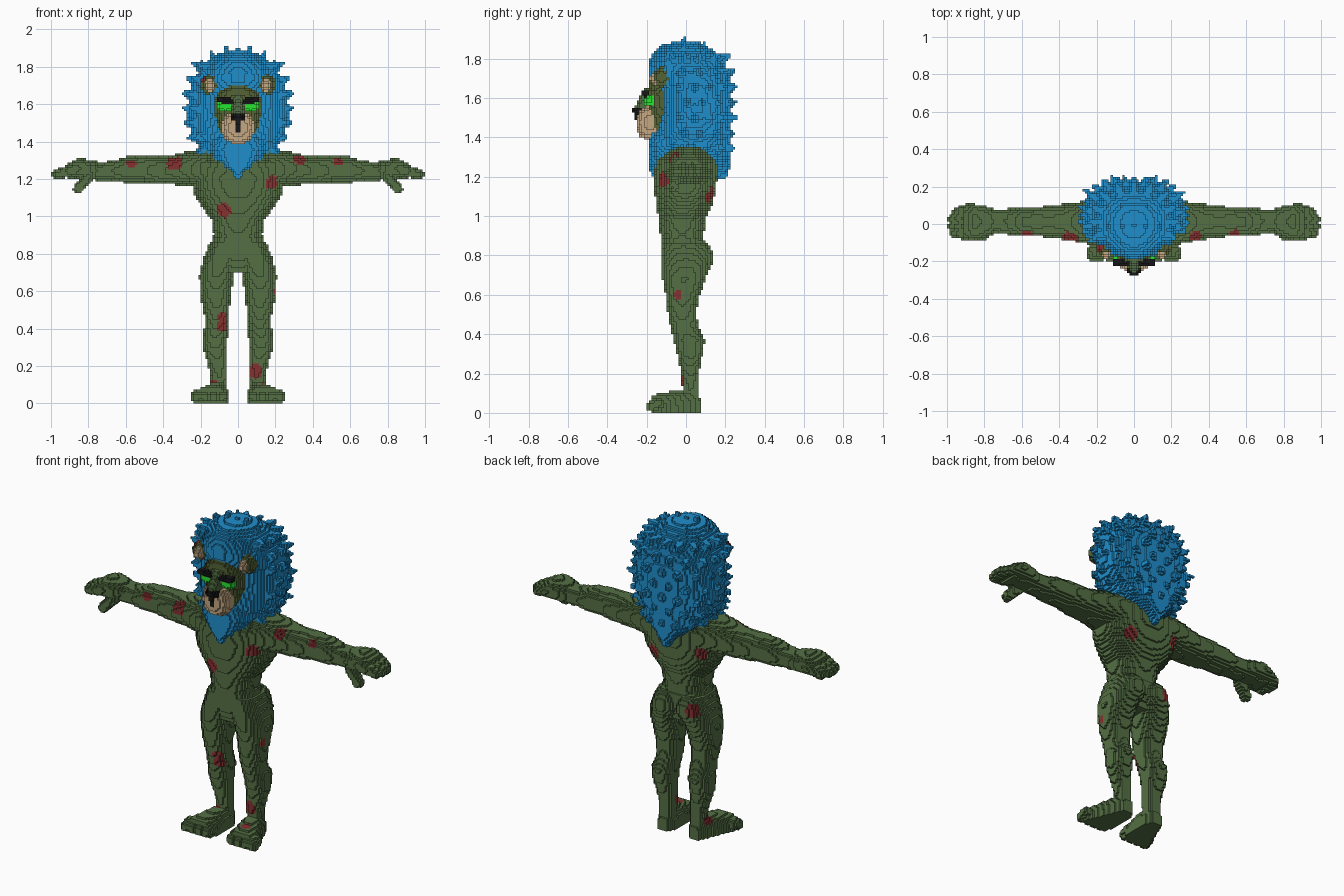
import bpy, math
from mathutils import Vector

if "Cube" in bpy.data.objects:
    bpy.data.objects.remove(bpy.data.objects["Cube"])

V = 0.0125                       # edge length of one block
COLOURS = {
    "moss green": (0.089, 0.162, 0.058), "olive": (0.088, 0.125, 0.035),
    "mane blue": (0.014, 0.270, 0.600), "wound red": (0.235, 0.030, 0.030),
    "tan": (0.560, 0.390, 0.225), "black": (0.008, 0.008, 0.008),
    "eye green": (0.020, 0.760, 0.030)}
NAMES = list(COLOURS)
MATS = []
for name, rgb in COLOURS.items():
    m = bpy.data.materials.new(name)
    m.diffuse_color = (*rgb, 1)
    m.use_nodes = True
    m.node_tree.nodes["Principled BSDF"].inputs["Base Color"].default_value = m.diffuse_color
    MATS.append(m)

cells = {}                       # block index -> (part, colour)


def put(c, part, colour, mirror, under):
    for q in ([c, (-1 - c[0], c[1], c[2])] if mirror else [c]):
        if q[2] >= 0 and not (under and q in cells):
            cells[q] = (part, colour)


def span(a, b):
    return range(math.floor(a / V), math.ceil(b / V) + 1)


def section(keys, t):
    for a, b in zip(keys, keys[1:]):
        if a[0] <= t <= b[0]:
            f = (t - a[0]) / (b[0] - a[0])
            return [p + (q - p) * f for p, q in zip(a[1:], b[1:])]


def loft(part, colour, axis, keys, power=2.3, back=None, mirror=False, under=False):
    """Fill rounded sections (position, u0, u1, v0, v1) along an axis."""
    ua, va = [k for k in range(3) if k != axis]
    for n in span(keys[0][0], keys[-1][0]):
        s = section(keys, (n + .5) * V)
        if not s:
            continue
        u0, u1, v0, v1 = s
        for i in span(u0, u1):
            du = abs((i + .5) * V - (u0 + u1) / 2) / ((u1 - u0) / 2)
            for j in span(v0, v1):
                dv = ((j + .5) * V - (v0 + v1) / 2) / ((v1 - v0) / 2)
                p = back if back and dv > 0 else power
                if du ** p + abs(dv) ** p <= 1:
                    c = [n, n, n]
                    c[ua], c[va] = i, j
                    put(tuple(c), part, colour, mirror, under)


def box(lo, hi):
    for i in span(lo[0], hi[0]):
        for j in span(lo[1], hi[1]):
            for k in span(lo[2], hi[2]):
                yield (i, j, k), Vector(((i + .5) * V, (j + .5) * V, (k + .5) * V))


def ball(part, colour, centre, radii, power=2, mirror=False, under=False):
    lo = [c - r for c, r in zip(centre, radii)]
    hi = [c + r for c, r in zip(centre, radii)]
    for c, p in box(lo, hi):
        if sum((abs(p[a] - centre[a]) / radii[a]) ** power for a in range(3)) <= 1:
            put(c, part, colour, mirror, under)


def limb(part, colour, p0, p1, r0, r1, mirror=False, under=False):
    """Fill a tapered round stick."""
    p0, p1, r = Vector(p0), Vector(p1), max(r0, r1)
    d = p1 - p0
    lo = [min(a, b) - r for a, b in zip(p0, p1)]
    hi = [max(a, b) + r for a, b in zip(p0, p1)]
    for c, p in box(lo, hi):
        f = max(0, min(1, (p - p0).dot(d) / d.length_squared))
        if (p - p0 - d * f).length <= r0 + (r1 - r0) * f:
            put(c, part, colour, mirror, under)


# torso
torso = [(.70, .10, -.10, .07), (.80, .165, -.13, .10), (.90, .13, -.13, .09),
         (.98, .142, -.14, .10), (1.05, .195, -.15, .13), (1.12, .235, -.16, .15),
         (1.20, .25, -.165, .16), (1.28, .25, -.155, .16), (1.33, .22, -.11, .13),
         (1.36, .15, -.07, .09)]
loft("body", "moss green", 2, [(z, -r, r, a, b) for z, r, a, b in torso])
ball("body", "moss green", (.08, .06, .79), (.08, .08, .09), mirror=True)
# legs
loft("body", "moss green", 2, [
    (0, .06, .14, -.01, .07), (.15, .058, .145, -.02, .066), (.22, .06, .165, -.027, .068),
    (.30, .06, .187, -.045, .085), (.37, .055, .187, -.06, .097), (.44, .05, .175, -.08, .06),
    (.52, .045, .19, -.095, .052), (.60, .035, .203, -.105, .07), (.68, .025, .207, -.12, .10),
    (.76, 0, .19, -.13, .13), (.86, 0, .15, -.13, .11)], mirror=True)
# feet and toes
loft("body", "moss green", 1, [
    (-.17, .06, .235, -.08, .09), (-.12, .055, .215, -.09, .10), (-.04, .05, .18, -.10, .115),
    (.04, .055, .15, -.08, .11), (.07, .07, .135, -.06, .08)], power=3, mirror=True)
for x in (.08, .126, .172, .218):
    limb("body", "moss green", (x, -.14, .045), (x + .005, -.175, .035), .03, .028, mirror=True)
# arms
loft("body", "moss green", 0, [
    (.16, -.13, .14, 1.15, 1.358), (.28, -.10, .12, 1.165, 1.345), (.36, -.085, .11, 1.17, 1.325),
    (.45, -.075, .10, 1.17, 1.32), (.52, -.065, .09, 1.18, 1.325), (.60, -.065, .09, 1.18, 1.32),
    (.68, -.055, .08, 1.19, 1.295), (.74, -.05, .08, 1.19, 1.29), (.80, -.075, .10, 1.20, 1.305),
    (.86, -.085, .108, 1.205, 1.31), (.91, -.085, .105, 1.20, 1.285)], mirror=True)
# fingers and thumb
for y, tip in ((-.058, .96), (-.012, .975), (.034, .975), (.078, .95)):
    limb("body", "moss green", (.88, y, 1.25), (tip, y * .8, 1.225), .032, .025, mirror=True)
limb("body", "moss green", (.80, -.05, 1.21), (.855, -.065, 1.148), .034, .027, mirror=True)

# mane: main mass, then the pointed front and back ends
mane = [(1.31, .16, -.17, .215), (1.36, .20, -.18, .215), (1.42, .235, -.17, .22),
        (1.53, .272, -.14, .225), (1.65, .262, -.15, .225), (1.72, .245, -.185, .215),
        (1.78, .21, -.188, .19), (1.83, .17, -.17, .15), (1.87, .11, -.12, .10),
        (1.89, .04, -.05, .05)]
mane = [(z, -r, r, a, b) for z, r, a, b in mane]
loft("mane", "mane blue", 2, mane, power=1.8, back=2.6, under=True)
bib = [(1.19, .015, -.16, .205), (1.215, .03, -.18, .215), (1.25, .07, -.19, .22),
       (1.30, .13, -.19, .225), (1.36, .17, -.19, .225), (1.43, .15, -.18, .22)]
loft("mane", "mane blue", 2, [(z, -r, r, a, b) for z, r, a, b in bib], power=3, under=True)
# mane tufts in staggered rings round the sides and back
for row in range(7):
    z = 1.36 + row * .07
    x0, x1, y0, y1 = section(mane, z)
    cy, ry = (y0 + y1) / 2, (y1 - y0) / 2
    for k in range(11):
        a = math.radians(-20 + k * 22 + (row % 2) * 10)
        out = Vector((math.cos(a), math.sin(a), 0))
        base = Vector((x1 * out.x, cy + ry * out.y, z))
        grow = 1.1 if .3 < abs(out.x) < .9 and out.y > 0 else 1
        inner = Vector((base.x * .82, cy + (base.y - cy) * .82, z))
        tip = Vector((base.x * grow, cy + (base.y - cy) * grow, z + (z - 1.5) * .15)) + out * .032
        limb("mane", "mane blue", inner, tip, .05, .006, under=True)
# crown tufts
for y in (-.10, -.01, .09):
    for x in (.0, .065, .14, .20):
        z = 1.925 - 2.1 * x * x - 4.5 * y * y - (.02 if x == 0 else 0)
        limb("mane", "mane blue", (x * .75, y * .7, z - .11), (x, y, z), .05, .006,
             mirror=True, under=True)

# face
face = [(1.40, .08, -.17), (1.46, .105, -.185), (1.55, .125, -.195),
        (1.62, .13, -.20), (1.67, .11, -.19), (1.70, .06, -.175)]
loft("face", "olive", 2, [(z, -r, r, y, -y - .16) for z, r, y in face], power=2.6)
# ears
ball("ears", "olive", (.158, -.125, 1.705), (.044, .042, .052), mirror=True)
ball("ears", "tan", (.15, -.16, 1.70), (.025, .025, .033), mirror=True)
# muzzle and nose
ball("muzzle", "tan", (0, -.185, 1.475), (.085, .065, .086), power=2.6)
limb("face", "moss green", (0, -.19, 1.62), (0, -.22, 1.555), .03, .038)
ball("nose", "black", (0, -.24, 1.532), (.038, .034, .024))
limb("nose", "black", (0, -.243, 1.52), (0, -.243, 1.46), .02, .008)
# eyes and brows
ball("eyes", "eye green", (.07, -.185, 1.588), (.045, .028, .032), mirror=True)
limb("brows", "black", (.035, -.205, 1.614), (.10, -.205, 1.626), .016, .018, mirror=True)

# red patches: blocks of the skin inside small spheres
for x, y, z, r in (
        (-.34, -.08, 1.29, .045), (-.57, -.06, 1.29, .03), (.33, -.07, 1.31, .035),
        (.54, -.06, 1.30, .03), (.19, -.13, 1.18, .042), (-.08, -.15, 1.03, .045),
        (-.08, -.08, .46, .032), (-.08, -.07, .41, .034), (.09, -.02, .17, .042),
        (.13, -.11, .10, .03), (.13, .14, 1.10, .045), (-.19, .12, 1.16, .04),
        (-.13, .12, .80, .042), (-.14, 0, .10, .03), (.195, -.04, .60, .022),
        (.10, -.19, 1.65, .025), (-.185, -.13, 1.73, .025)):
    p0 = Vector((x, y, z))
    for c, p in box(p0 - Vector((r, r, r)), p0 + Vector((r, r, r))):
        if c in cells and cells[c][0] in ("body", "face", "ears") and (p - p0).length <= r:
            cells[c] = (cells[c][0], "wound red")

# turn the exposed sides of the blocks into one mesh per part
SIDES = []
for a in range(3):
    u, v = (a + 1) % 3, (a + 2) % 3
    for s in (0, 1):
        quad = []
        for du, dv in ((0, 0), (1, 0), (1, 1), (0, 1)):
            q = [0, 0, 0]
            q[a], q[u], q[v] = s, du, dv
            quad.append(tuple(q))
        step = [0, 0, 0]
        step[a] = 2 * s - 1
        SIDES.append((tuple(step), quad if s else quad[::-1]))

for part in ("body", "mane", "face", "ears", "muzzle", "nose", "eyes", "brows"):
    verts, faces, slots, used = {}, [], [], []
    for (i, j, k), (owner, colour) in cells.items():
        if owner != part:
            continue
        if colour not in used:
            used.append(colour)
        for (a, b, c), quad in SIDES:
            if (i + a, j + b, k + c) not in cells:
                faces.append([verts.setdefault((i + p, j + q, k + r), len(verts))
                              for p, q, r in quad])
                slots.append(used.index(colour))
    mesh = bpy.data.meshes.new(part)
    mesh.from_pydata([(x * V, y * V, z * V) for x, y, z in verts], [], faces)
    for colour in used:
        mesh.materials.append(MATS[NAMES.index(colour)])
    mesh.polygons.foreach_set("material_index", slots)
    mesh.update()
    bpy.context.collection.objects.link(bpy.data.objects.new(part, mesh))
